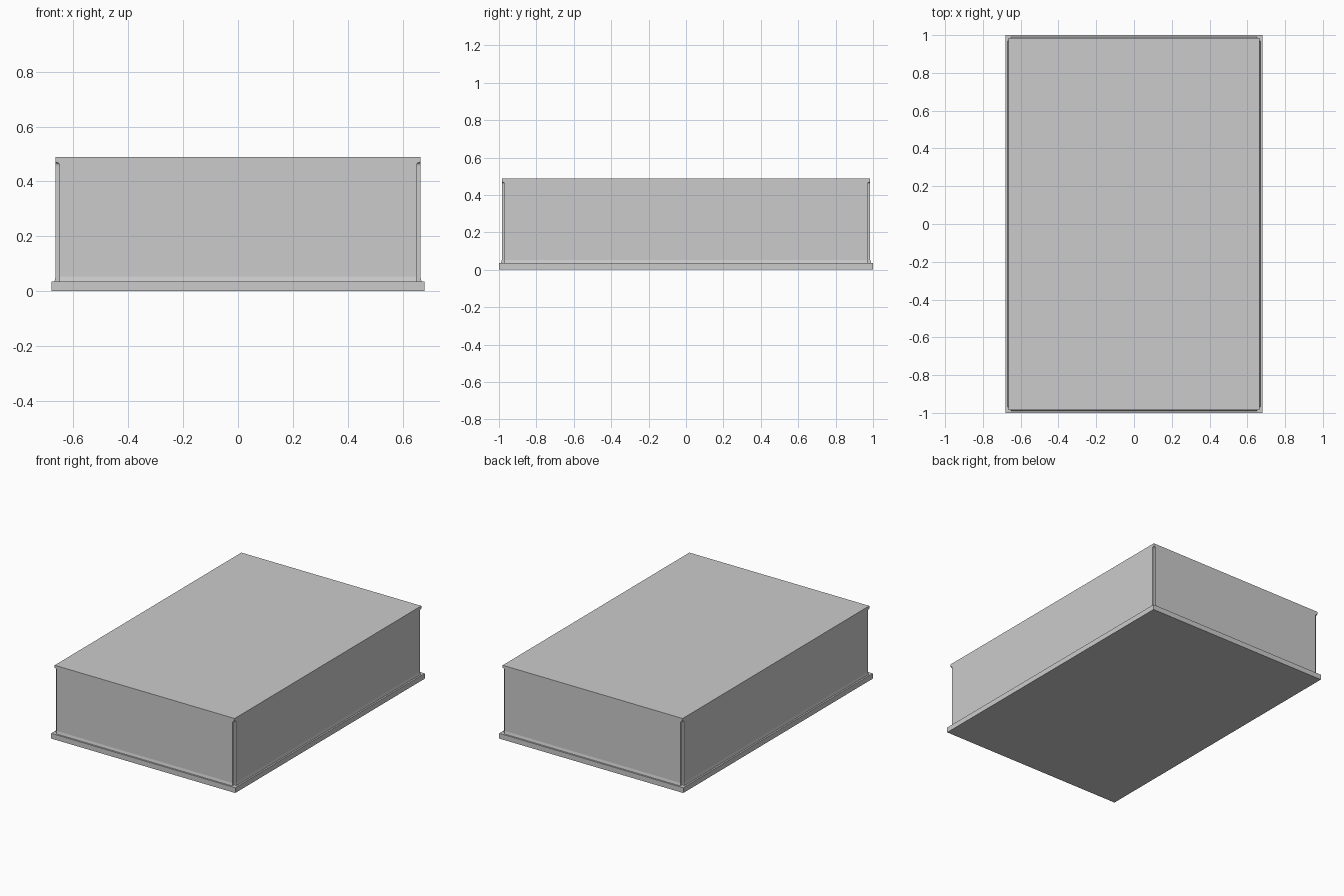
import bpy, bmesh, math

if "Cube" in bpy.data.objects:
    bpy.data.objects.remove(bpy.data.objects["Cube"])


def make_object(name, bm):
    bmesh.ops.recalc_face_normals(bm, faces=bm.faces)
    mesh = bpy.data.meshes.new(name)
    bm.to_mesh(mesh)
    bm.free()
    obj = bpy.data.objects.new(name, mesh)
    bpy.context.collection.objects.link(obj)
    return obj


def box(name, hx, hy, z0, z1):
    bm = bmesh.new()
    bmesh.ops.create_cube(bm, size=1)
    for v in bm.verts:
        v.co = (v.co.x * 2 * hx, v.co.y * 2 * hy, z0 + (v.co.z + 0.5) * (z1 - z0))
    return make_object(name, bm)


def notched_ring(hx, hy, n):
    # Rectangle outline with a square notch of size n in each corner
    pts = []
    for sx, sy in ((1, 1), (-1, 1), (-1, -1), (1, -1)):
        corner = [(hx, hy - n), (hx - n, hy - n), (hx - n, hy)]
        if sx * sy < 0:
            corner.reverse()
        pts += [(sx * x, sy * y) for x, y in corner]
    return pts


HX, HY = 0.665, 0.985
BASE_TOP, LID_BOTTOM, TOP = 0.035, 0.47, 0.488
NOTCH = 0.015

# Base plate and flat lid
box("base_plate", 0.68, 1.0, 0, BASE_TOP)
box("lid", HX, HY, LID_BOTTOM, TOP)

# Body: notched corners, slight flare at the foot, rounded notch ends under the lid
rings = [(BASE_TOP, 0.004, NOTCH + 0.004), (BASE_TOP + 0.018, 0, NOTCH)]
for i in range(7):
    a = math.radians(90 * i / 6)
    rings.append((LID_BOTTOM - NOTCH * (1 - math.sin(a)), 0, NOTCH * math.cos(a)))

bm = bmesh.new()
loops = []
for z, flare, n in rings:
    loops.append([bm.verts.new((x, y, z))
                  for x, y in notched_ring(HX + flare, HY + flare, n)])
for lo, hi in zip(loops, loops[1:]):
    for k in range(12):
        j = (k + 1) % 12
        bm.faces.new((lo[k], lo[j], hi[j], hi[k]))
bm.faces.new(loops[0])
bm.faces.new(loops[-1])
bmesh.ops.remove_doubles(bm, verts=bm.verts, dist=1e-5)
make_object("panelled_body", bm)
